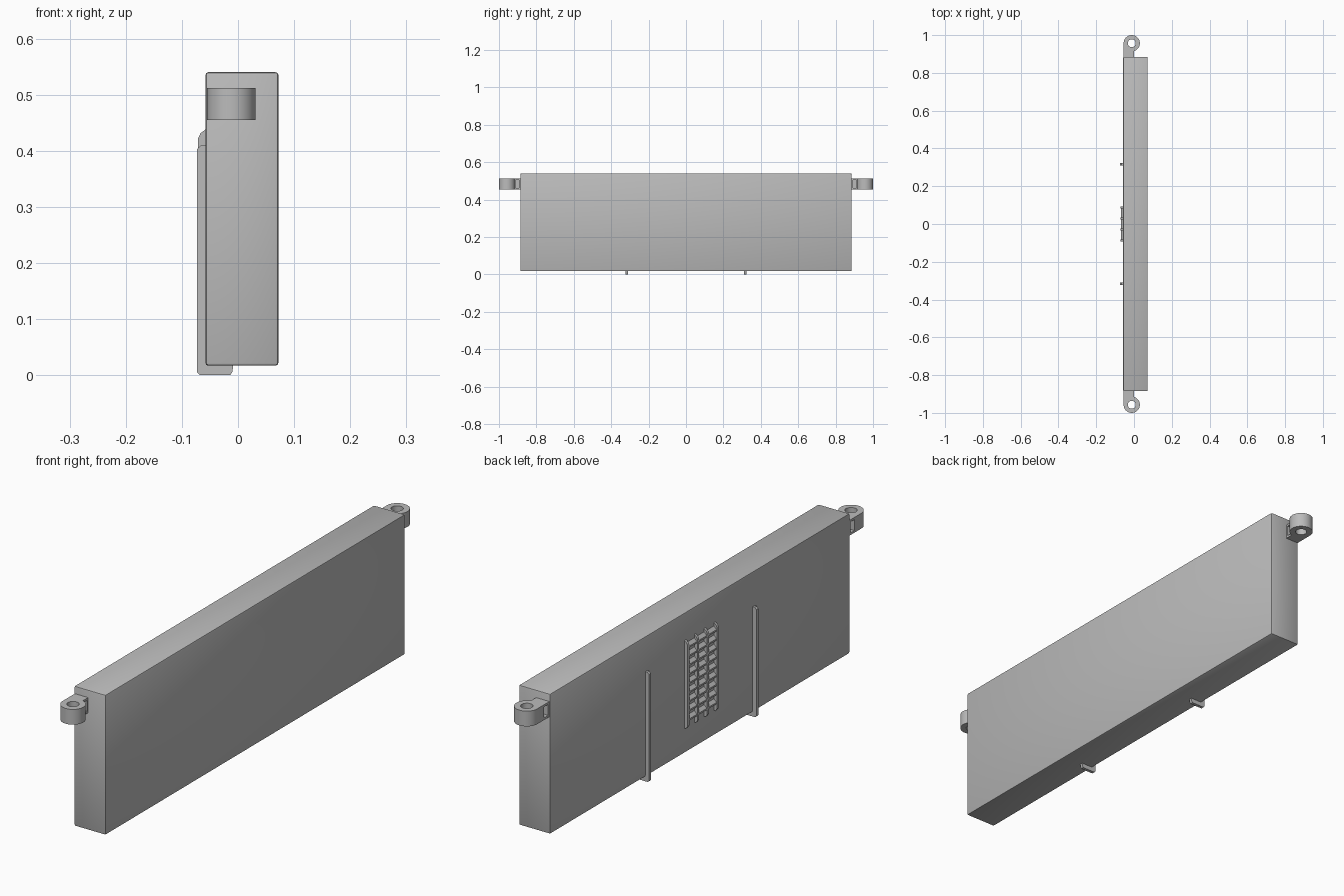
import bpy, bmesh
from math import cos, sin, radians
from mathutils import Vector

cube = bpy.data.objects.get("Cube")
if cube:
    bpy.data.objects.remove(cube, do_unlink=True)

grey = bpy.data.materials.new("plain grey")
grey.use_nodes = True
grey.diffuse_color = (0.5, 0.5, 0.5, 1)
grey.node_tree.nodes["Principled BSDF"].inputs["Base Color"].default_value = (0.5, 0.5, 0.5, 1)


def prism(name, outline, lo, hi, axis):
    """Extrude an outline along an axis: (x, z) points for y, (x, y) points for z."""
    bm = bmesh.new()
    place = (lambda a, b: (a, lo, b)) if axis == "y" else (lambda a, b: (a, b, lo))
    face = bm.faces.new([bm.verts.new(place(a, b)) for a, b in outline])
    top = bmesh.ops.extrude_face_region(bm, geom=[face])["geom"]
    shift = Vector((0, hi - lo, 0) if axis == "y" else (0, 0, hi - lo))
    bmesh.ops.translate(bm, vec=shift, verts=[v for v in top if isinstance(v, bmesh.types.BMVert)])
    bmesh.ops.recalc_face_normals(bm, faces=bm.faces)
    mesh = bpy.data.meshes.new(name)
    bm.to_mesh(mesh)
    bm.free()
    mesh.materials.append(grey)
    obj = bpy.data.objects.new(name, mesh)
    bpy.context.collection.objects.link(obj)
    return obj


def box(name, x, y, z):
    return prism(name, [(x[0], y[0]), (x[1], y[0]), (x[1], y[1]), (x[0], y[1])], z[0], z[1], "z")


def arc(cx, cy, r, start, end, n):
    steps = [radians(start + (end - start) * i / n) for i in range(n + 1)]
    return [(cx + r * cos(t), cy + r * sin(t)) for t in steps]


def bevel(obj, width, segments):
    mod = obj.modifiers.new("soft edges", "BEVEL")
    mod.width, mod.segments = width, segments


def cut(obj, cutter):
    cutter.hide_render = True
    mod = obj.modifiers.new("cut", "BOOLEAN")
    mod.object, mod.solver = cutter, "EXACT"


def mirror_y(obj):
    mod = obj.modifiers.new("mirror", "MIRROR")
    mod.use_axis = (False, True, False)


def finish(obj, cutters=()):
    """Apply modifiers, smooth the curved faces and drop the cutters."""
    graph = bpy.context.evaluated_depsgraph_get()
    obj.data = bpy.data.meshes.new_from_object(obj.evaluated_get(graph))
    obj.modifiers.clear()
    obj.data.shade_smooth()
    obj.data.set_sharp_from_angle(angle=radians(32))
    for c in cutters:
        bpy.data.objects.remove(c, do_unlink=True)


# Main slab
SIDE = -0.058
body = box("body", (SIDE, 0.072), (-0.885, 0.885), (0.017, 0.54))
bevel(body, 0.005, 2)
finish(body)

# Mounting lugs: ring and neck, with a pocket on each side of the neck
cx, cy, r = -0.012, 0.957, 0.043
outline = arc(cx, cy, r, -74, 180, 36) + [(cx - r, 0.88), (0, 0.88)]
lug = prism("mounting_lugs", outline, 0.455, 0.512, "z")
cutters = [
    prism("hole_cutter", arc(cx, cy, 0.021, 0, 350, 35), 0.4, 0.6, "z"),
    box("outer_pocket_cutter", (-0.08, -0.037), (0.892, 0.916), (0.463, 0.504)),
    box("inner_pocket_cutter", (-0.017, 0.03), (0.892, 0.912), (0.463, 0.504)),
]
for c in cutters:
    cut(lug, c)
mirror_y(lug)
finish(lug, cutters)

# Guide strips running down the side and hooking under the slab
hook = [(-0.05, 0.41), (-0.066, 0.41), (-0.073, 0.403), (-0.073, 0.005), (-0.068, 0),
        (-0.014, 0), (-0.01, 0.006), (-0.008, 0.022), (-0.05, 0.022)]
strip = prism("guide_strips", hook, 0.311, 0.323, "y")
mirror_y(strip)
finish(strip)

# Vent grille: upright rails with sloped ends
rail = [(-0.05, 0.11), (-0.064, 0.11), (-0.071, 0.12), (-0.071, 0.422),
        (-0.067, 0.431), (SIDE, 0.438), (-0.05, 0.438)]
for i in range(4):
    y = -0.087 + i * 0.058
    finish(prism(f"vent_rail_{i + 1}", rail, y - 0.005, y + 0.005, "y"))

# Vent grille: sloping louvres across the rails
for i in range(9):
    z = 0.137 + i * 0.034
    louvre = [(-0.05, z), (-0.069, z), (-0.069, z + 0.006), (SIDE, z + 0.017), (-0.05, z + 0.017)]
    finish(prism(f"vent_louvre_{i + 1}", louvre, -0.087, 0.087, "y"))
